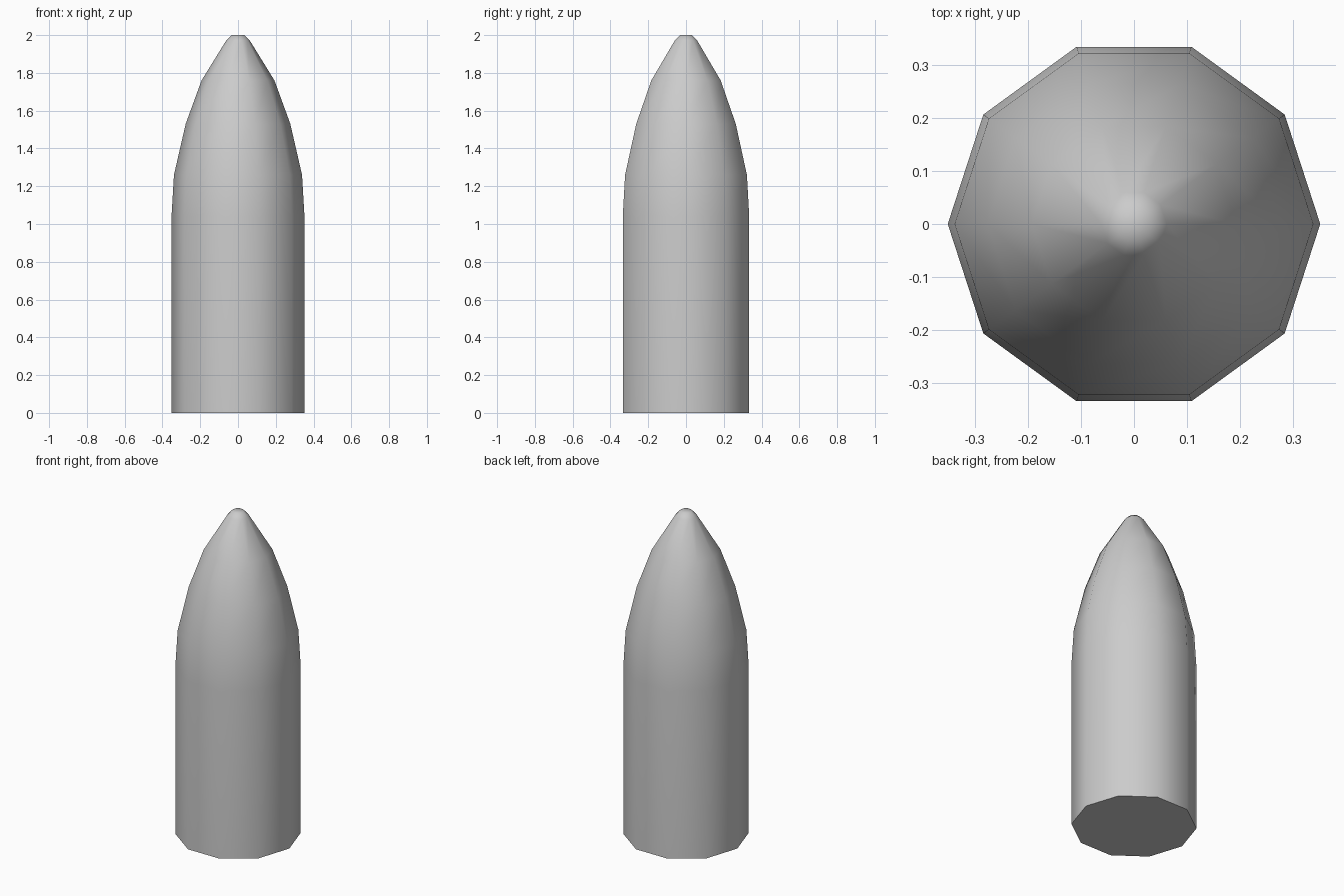
import bpy, bmesh, math

if "Cube" in bpy.data.objects:
    bpy.data.objects.remove(bpy.data.objects["Cube"])

SIDES = 10

# profile of the body: (radius, height)
PROFILE = [(0.352, 0.0), (0.352, 1.04), (0.339, 1.26), (0.277, 1.53),
           (0.193, 1.76), (0.062, 1.972), (0.034, 2.0)]

bm = bmesh.new()
rings = [[bm.verts.new((r * math.cos(2 * math.pi * i / SIDES),
                        r * math.sin(2 * math.pi * i / SIDES), z))
          for i in range(SIDES)] for r, z in PROFILE]

# side walls
for low, high in zip(rings, rings[1:]):
    for i in range(SIDES):
        j = (i + 1) % SIDES
        bm.faces.new((low[i], low[j], high[j], high[i]))

# triangle fans closing the base and the tip
base = bm.verts.new((0, 0, 0))
tip = bm.verts.new((0, 0, 2.0))
for i in range(SIDES):
    j = (i + 1) % SIDES
    bm.faces.new((base, rings[0][j], rings[0][i]))
    bm.faces.new((tip, rings[-1][i], rings[-1][j]))

mesh = bpy.data.meshes.new("pointed_shell")
bm.to_mesh(mesh)
bm.free()
shell = bpy.data.objects.new("pointed_shell", mesh)
bpy.context.collection.objects.link(shell)

# smooth body with a crisp base edge
bpy.context.view_layer.objects.active = shell
shell.select_set(True)
bpy.ops.object.shade_smooth_by_angle(angle=math.radians(60))
